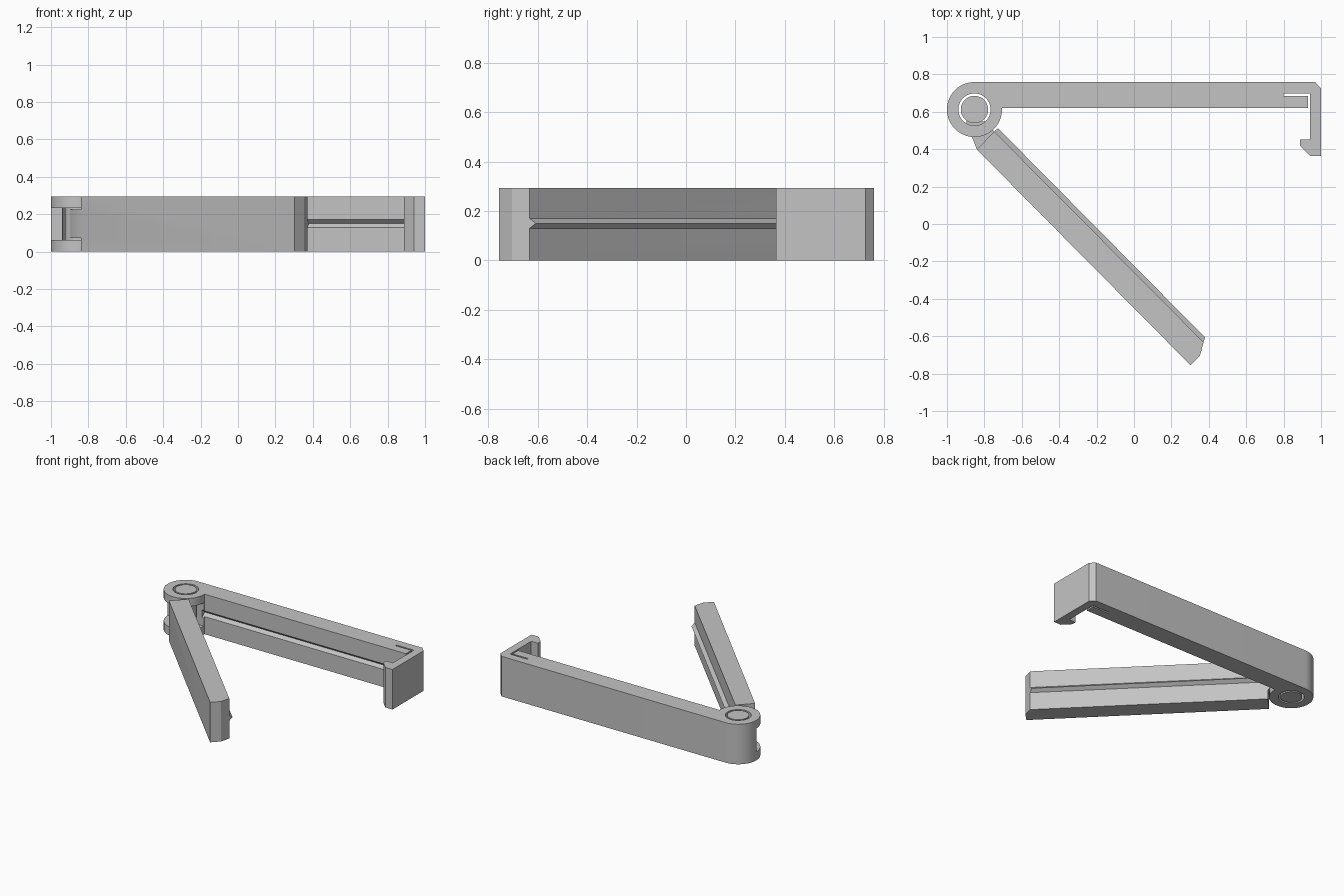
import bpy, bmesh, math
from mathutils import Vector

H = 0.294                       # clip height
HINGE = Vector((-0.853, 0.612))
R_KNUCKLE, R_HOLE, R_PIN = 0.147, 0.086, 0.073
SLOT_LOW, SLOT_HIGH = 0.062, 0.234
SLIT = 0.012

cube = bpy.data.objects.get("Cube")
if cube:
    bpy.data.objects.remove(cube)

grey = bpy.data.materials.new("grey plastic")
grey.use_nodes = True
grey.diffuse_color = (0.55, 0.55, 0.55, 1)
grey.node_tree.nodes["Principled BSDF"].inputs["Base Color"].default_value = grey.diffuse_color


def make_object(name, bm):
    bmesh.ops.recalc_face_normals(bm, faces=bm.faces[:])
    mesh = bpy.data.meshes.new(name)
    bm.to_mesh(mesh)
    bm.free()
    mesh.materials.append(grey)
    obj = bpy.data.objects.new(name, mesh)
    bpy.context.collection.objects.link(obj)
    return obj


def loft(name, bottom, top):
    """Solid between two matching 3D outlines."""
    bm = bmesh.new()
    a = [bm.verts.new(p) for p in bottom]
    b = [bm.verts.new(p) for p in top]
    bm.faces.new(a)
    bm.faces.new(b)
    for i in range(len(a)):
        j = (i + 1) % len(a)
        bm.faces.new((a[i], a[j], b[j], b[i]))
    return make_object(name, bm)


def extrude(name, outline, z0=0, z1=H):
    return loft(name, [(x, y, z0) for x, y in outline], [(x, y, z1) for x, y in outline])


def arc(radius, start, end, steps):
    angles = [math.radians(start + (end - start) * i / steps) for i in range(steps + 1)]
    return [(HINGE.x + radius * math.cos(t), HINGE.y + radius * math.sin(t)) for t in angles]


def circle(radius):
    return arc(radius, 0, 360, 64)[:-1]


def combine(obj, other, operation):
    mod = obj.modifiers.new(operation.lower(), "BOOLEAN")
    mod.operation, mod.solver, mod.object = operation, "EXACT", other
    bpy.context.view_layer.objects.active = obj
    bpy.ops.object.modifier_apply(modifier=mod.name)
    bpy.data.objects.remove(other)


def shade(obj):
    bpy.ops.object.select_all(action="DESELECT")
    obj.select_set(True)
    bpy.context.view_layer.objects.active = obj
    bpy.ops.object.shade_smooth_by_angle(angle=math.radians(25))


# Rear arm: rounded knuckle, straight bar, thin slit and end hook
inner_y, slit_y = 0.62, 0.685
rear_arm = extrude("rear_arm", arc(R_KNUCKLE, 90, 363, 54) + [
    (0.93, inner_y), (0.93, slit_y), (0.80, slit_y), (0.80, slit_y + SLIT),
    (0.942, slit_y + SLIT), (0.942, 0.452), (0.887, 0.452), (0.887, 0.42),
    (0.942, 0.364), (1, 0.364), (1, 0.725), (0.968, HINGE.y + R_KNUCKLE)])

# Pin hole and the slot between the two knuckle plates
combine(rear_arm, extrude("pin_hole_cutter", circle(R_HOLE), -0.1, H + 0.1), "DIFFERENCE")
slot = [(-1.1, 0.4), (-0.65, 0.4), (-0.65, HINGE.y), (-1.1, HINGE.y)]
combine(rear_arm, extrude("slot_cutter", slot, SLOT_LOW, SLOT_HIGH), "DIFFERENCE")

# V groove along the inner face of the rear arm
groove = [(inner_y - 0.01, 0.12), (inner_y + 0.022, 0.15), (inner_y - 0.01, 0.18)]
combine(rear_arm, loft("groove_cutter", [(-0.72, y, z) for y, z in groove],
                       [(0.95, y, z) for y, z in groove]), "DIFFERENCE")
shade(rear_arm)

# Front arm: diagonal bar with a bevelled tip
root, tip = (-0.748, 0.495), (0.372, -0.632)
front_arm = extrude("front_arm", [(-0.84, 0.398), (0.302, -0.755), (0.353, -0.703), tip, root])

# Pointed rib that closes into the groove
def rib_end(base, peak):
    inset = Vector((-0.01, -0.01))
    x, y = Vector(base) + inset
    return [(x, y, 0.117), (base[0], base[1], 0.13), (*peak, 0.15),
            (base[0], base[1], 0.17), (x, y, 0.183)]

combine(front_arm, loft("rib", rib_end(root, (-0.727, 0.512)),
                        rib_end(tip, (0.38, -0.607))), "UNION")

# Web and hinge pin joined to the front arm
web = [(-0.898, 0.548), (-0.84, 0.398), (-0.80, 0.40), root, (-0.796, 0.548)]
combine(front_arm, extrude("hinge_web", web, SLOT_LOW + 0.01, SLOT_HIGH - 0.01), "UNION")
combine(front_arm, extrude("hinge_pin", circle(R_PIN)), "UNION")
shade(front_arm)
